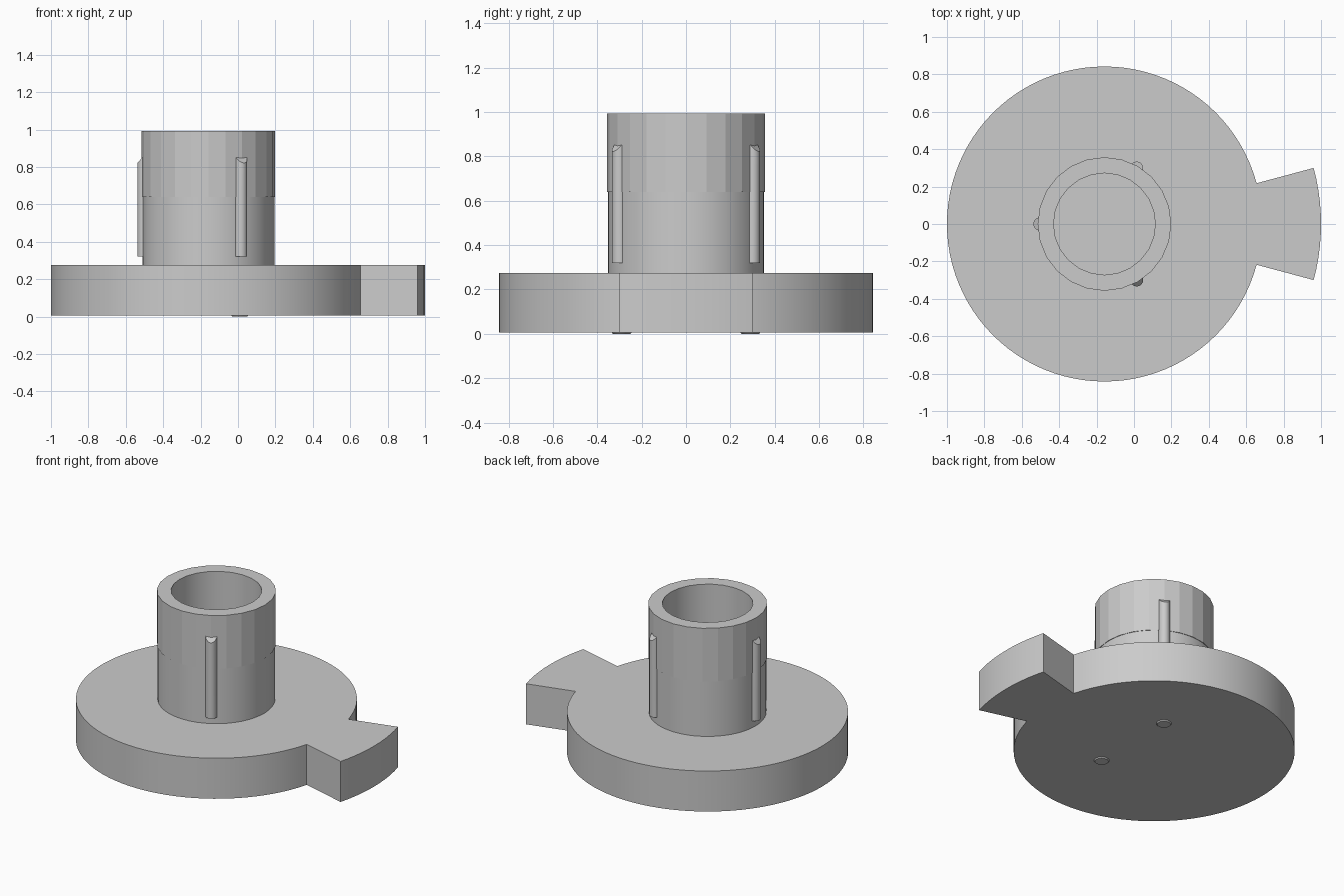
import bpy, bmesh
from math import sin, cos, pi, radians
from mathutils import Vector

if "Cube" in bpy.data.objects:
    bpy.data.objects.remove(bpy.data.objects["Cube"], do_unlink=True)

CX = -0.158                      # axis of the disc and tube
BASE, DECK, STEP, TOP = 0.007, 0.275, 0.64, 0.992

grey = bpy.data.materials.new("plain_grey")
grey.use_nodes = True
colour = (0.6, 0.6, 0.6, 1)
grey.diffuse_color = colour
grey.node_tree.nodes["Principled BSDF"].inputs["Base Color"].default_value = colour


def polar(r, a, z=0.0):
    return Vector((CX + r * cos(a), r * sin(a), z))


def finish(name, bm, smooth=0):
    bmesh.ops.recalc_face_normals(bm, faces=bm.faces)
    mesh = bpy.data.meshes.new(name)
    bm.to_mesh(mesh)
    bm.free()
    mesh.materials.append(grey)
    obj = bpy.data.objects.new(name, mesh)
    bpy.context.collection.objects.link(obj)
    if smooth:
        bpy.ops.object.select_all(action='DESELECT')
        obj.select_set(True)
        bpy.context.view_layer.objects.active = obj
        bpy.ops.object.shade_smooth_by_angle(angle=radians(smooth))
    return obj


def prism(bm, outline, z0, z1):
    """Extrude a flat outline upward; return the top vertices."""
    face = bm.faces.new([bm.verts.new((p.x, p.y, z0)) for p in outline])
    new = bmesh.ops.extrude_face_region(bm, geom=[face])["geom"]
    top = [v for v in new if isinstance(v, bmesh.types.BMVert)]
    bmesh.ops.translate(bm, verts=top, vec=(0, 0, z1 - z0))
    return top


def ring(bm, r, z, n):
    return [bm.verts.new(polar(r, 2 * pi * i / n, z)) for i in range(n)]


def bridge(bm, a, b):
    n = len(a)
    for i in range(n):
        j = (i + 1) % n
        bm.faces.new((a[i], a[j], b[j], b[i]))


# Disc with a flared tab: one outline, extruded
half = radians(15)
outline = [polar(0.842, half + (2 * pi - 2 * half) * i / 88) for i in range(89)]
outline += [polar(1.158, -half + 2 * half * i / 10) for i in range(11)]
bm = bmesh.new()
prism(bm, outline, BASE, DECK)
finish("disc_with_tab", bm, 20)

# Lower tube sleeve, slightly slimmer
bm = bmesh.new()
bridge(bm, ring(bm, 0.352, DECK, 48), ring(bm, 0.352, STEP, 48))
finish("lower_sleeve", bm, 20)

# Upper tube sleeve: underside lip, outer wall and faceted rim
bm = bmesh.new()
lip = ring(bm, 0.345, STEP, 24)
low = ring(bm, 0.357, STEP, 24)
high = ring(bm, 0.357, TOP, 24)
bore = ring(bm, 0.272, TOP, 24)
for a, b in ((lip, low), (low, high), (high, bore)):
    bridge(bm, a, b)
finish("upper_sleeve", bm)

# Bore lining
bm = bmesh.new()
bridge(bm, ring(bm, 0.272, TOP, 48), ring(bm, 0.272, DECK, 48))
finish("bore_wall", bm, 20)

# Three round ribs on the tube, each with a top sloping outward
for name, degrees in (("back", 60), ("right", 180), ("front", 300)):
    a = radians(degrees)
    out = Vector((cos(a), sin(a), 0))
    centre = polar(0.345, a)
    bm = bmesh.new()
    circle = [centre + 0.035 * Vector((cos(t), sin(t), 0))
              for t in (a + 2 * pi * i / 20 for i in range(20))]
    for v in prism(bm, circle, 0.32, 0.86):
        v.co.z -= 1.1 * (v.co - centre).dot(out)
    finish(name + "_rib", bm, 30)

# Two shallow feet under the disc
for name, degrees in (("back", 60), ("front", 300)):
    bm = bmesh.new()
    bmesh.ops.create_cone(bm, cap_ends=True, segments=24,
                          radius1=0.04, radius2=0.05, depth=0.012)
    bmesh.ops.translate(bm, verts=bm.verts,
                        vec=polar(0.335, radians(degrees), 0.006))
    finish(name + "_foot", bm, 30)
